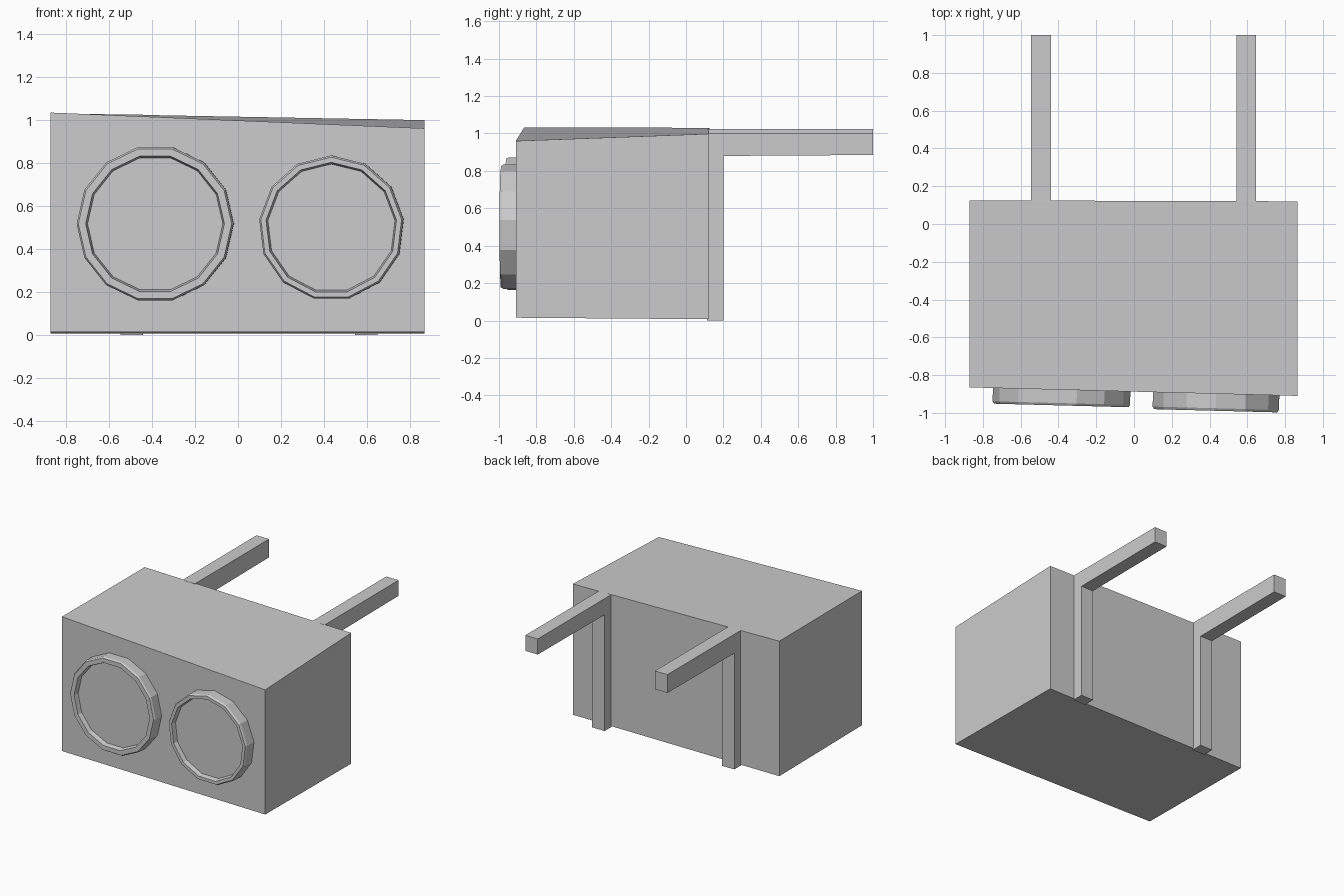
import bpy, bmesh, math
from mathutils import Matrix

if "Cube" in bpy.data.objects:
    bpy.data.objects.remove(bpy.data.objects["Cube"])

TILT = -0.026  # slight yaw of the front panel


def finish(name, bm):
    bmesh.ops.recalc_face_normals(bm, faces=bm.faces[:])
    mesh = bpy.data.meshes.new(name)
    bm.to_mesh(mesh)
    bm.free()
    obj = bpy.data.objects.new(name, mesh)
    bpy.context.collection.objects.link(obj)
    return obj


def bridge(bm, a, b):
    n = len(a)
    for i in range(n):
        bm.faces.new((a[i], a[(i + 1) % n], b[(i + 1) % n], b[i]))


def loft(name, first, last):
    bm = bmesh.new()
    a = [bm.verts.new(p) for p in first]
    b = [bm.verts.new(p) for p in last]
    bm.faces.new(a)
    bm.faces.new(b)
    bridge(bm, a, b)
    return finish(name, bm)


def rimmed_disc(name, x, z, sides, start, outer, inner, height, recess):
    # Profile from the panel outwards, over the rim and into the shallow dish
    profile = [(outer, 0.02), (outer, -height * 0.85), (outer - 0.008, -height),
               (inner, -height), (inner - 0.008, recess - height)]
    bm = bmesh.new()
    loops = []
    for r, y in profile:
        angles = [start + math.tau * i / sides for i in range(sides)]
        loops.append([bm.verts.new((r * math.cos(t), y, r * math.sin(t))) for t in angles])
    for a, b in zip(loops, loops[1:]):
        bridge(bm, a, b)
    bm.faces.new(loops[0])
    bm.faces.new(loops[-1])
    obj = finish(name, bm)
    panel_y = -0.865 + TILT * (x + 0.87)
    obj.matrix_world = Matrix.Translation((x, panel_y, z)) @ Matrix.Rotation(TILT, 4, 'Z')


# Slightly skewed box body, left side then right side
loft("housing",
     [(-0.87, -0.865, 0.015), (-0.87, 0.125, 0.007), (-0.87, 0.125, 1.03), (-0.87, -0.865, 1.033)],
     [(0.865, -0.91, 0.015), (0.865, 0.12, 0.007), (0.865, 0.12, 0.998), (0.865, -0.91, 0.96)])

# Two round rims on the front
rimmed_disc("left_rim", -0.383, 0.517, 14, 0, 0.364, 0.322, 0.083, 0.035)
rimmed_disc("right_rim", 0.435, 0.497, 13, math.pi / 2, 0.337, 0.305, 0.09, 0.035)


# L-shaped mounting brackets at the back
def bracket(name, x0, x1, top):
    profile = [(0.113, 0), (0.2, 0), (0.2, 0.88), (1.0, 0.885), (1.0, top), (0.113, top)]
    loft(name, [(x0, y, z) for y, z in profile], [(x1, y, z) for y, z in profile])


bracket("left_bracket", -0.545, -0.44, 1.024)
bracket("right_bracket", 0.543, 0.647, 1.003)
